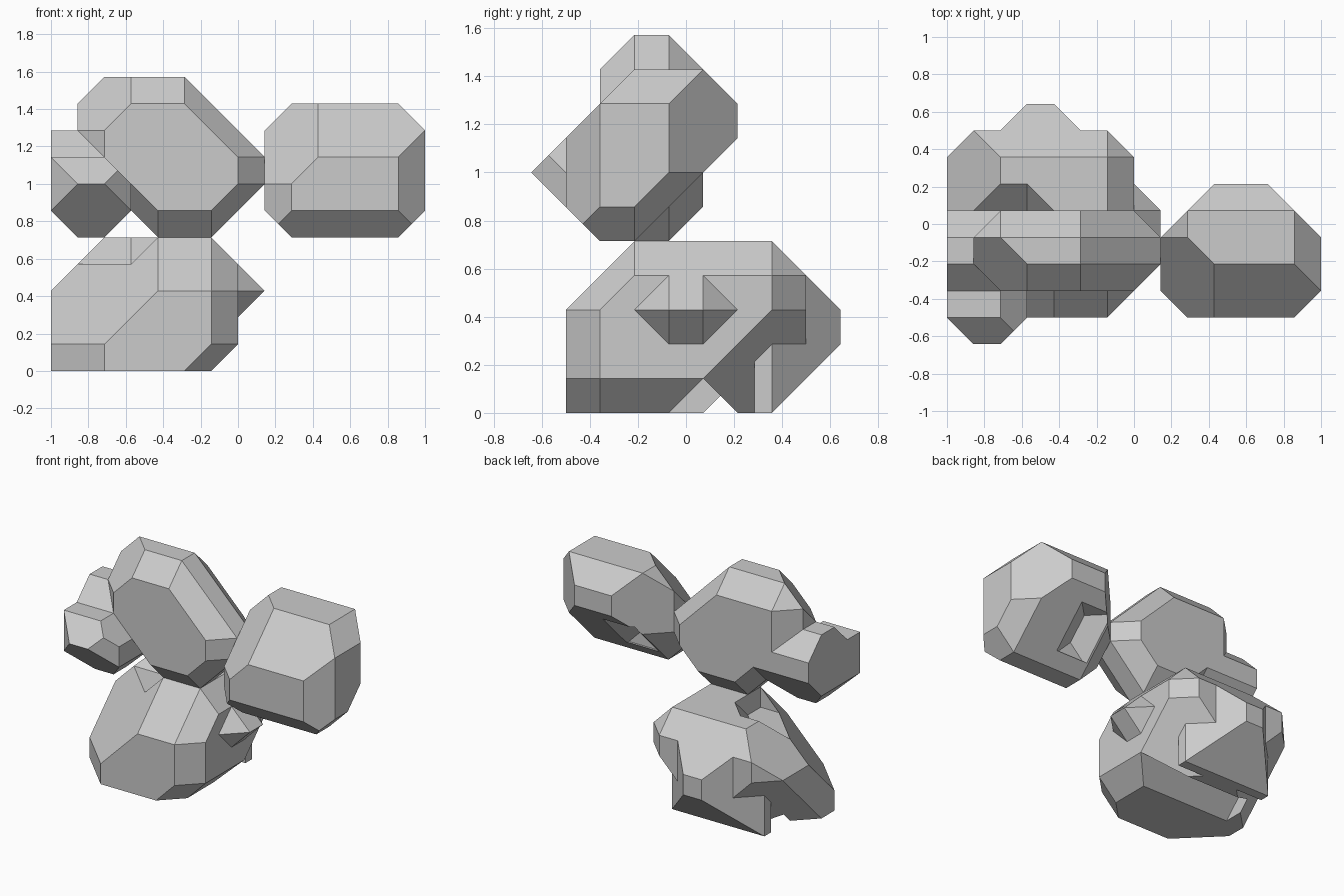
import bpy, bmesh
from itertools import combinations
from mathutils import Matrix, Vector

UNIT = 1 / 7  # lattice step shared by all the faceted rocks

cube = bpy.data.objects.get("Cube")
if cube:
    bpy.data.objects.remove(cube)

stone = bpy.data.materials.new("stone_grey")
stone.use_nodes = True
stone.diffuse_color = (0.6, 0.6, 0.6, 1)
stone.node_tree.nodes["Principled BSDF"].inputs["Base Color"].default_value = (0.6, 0.6, 0.6, 1)


def normal(rule):
    """Turn a rule such as 'x-y' into its outward direction."""
    return Vector([0 if a not in rule else -1 if "-" + a in rule else 1 for a in "xyz"])


def rock(name, x, y, z, **kw):
    """Convex rock: a box trimmed by slanted planes, each 'direction': limit."""
    planes = [(normal(r), d) for r, d in kw["cuts"].items()]
    for axis, (low, high) in zip("xyz", (x, y, z)):
        planes += [(normal(axis), high), (normal("-" + axis), -low)]
    corners = set()
    for trio in combinations(planes, 3):
        m = Matrix([p[0] for p in trio])
        if abs(m.determinant()) < 0.01:
            continue
        p = m.inverted() @ Vector([t[1] for t in trio])
        if all(n.dot(p) <= d + 0.001 for n, d in planes):
            corners.add(tuple(round(c, 3) + 0.0 for c in p))
    bm = bmesh.new()
    for c in sorted(corners):
        bm.verts.new(Vector(c) * UNIT)
    hull = bmesh.ops.convex_hull(bm, input=bm.verts)
    spare = {g for g in hull["geom_interior"] + hull["geom_unused"]
             if isinstance(g, bmesh.types.BMVert)}
    bmesh.ops.delete(bm, geom=list(spare), context="VERTS")
    bmesh.ops.dissolve_limit(bm, angle_limit=0.02, verts=bm.verts, edges=bm.edges)
    bmesh.ops.recalc_face_normals(bm, faces=bm.faces)
    mesh = bpy.data.meshes.new(name)
    bm.to_mesh(mesh)
    bm.free()
    mesh.materials.append(stone)
    ob = bpy.data.objects.new(name, mesh)
    bpy.context.collection.objects.link(ob)
    return ob


def carve(target, cutter):
    """Cut a notch and drop the cutter."""
    cutter.hide_render = True
    mod = target.modifiers.new("notch", "BOOLEAN")
    mod.operation, mod.solver, mod.object = "DIFFERENCE", "EXACT", cutter
    bpy.context.view_layer.objects.active = target
    bpy.ops.object.modifier_apply(modifier=mod.name)
    bpy.data.objects.remove(cutter)


# Rock on the left side of the model, standing apart
left_rock = rock("left_rock", (1, 7), (-3.5, 1.5), (5, 10), cuts={
    "z-y": 11.5, "-x-y+z": 8.5, "-x-y": 1.5, "x-y": 9.5, "x+y": 6.5,
    "-x+y": -1.5, "x+z": 16, "y+z": 10.5, "-x+z": 8, "-y-z": -2.5,
    "x-z": 1, "-x-z": -7, "y-z": -6.5, "x+y-z": -0.5, "-x+y-z": -8.5})
# small pit in its rear underside
carve(left_rock, rock("pit", (2, 4), (-1, 1), (5.6, 7.4), cuts={
    "x+y-z": -2.4, "-x+y-z": -8.4, "x-y+z": 10.4, "-x-y+z": 4.4}))

# Large upper rock with a long sloping side
rock("upper_rock", (-6, 1), (-2.5, 0.5), (5, 11), cuts={
    "x+z": 9, "z-y": 12.5, "x+z-y": 10.5, "x-y": 2.5, "x-z": -6,
    "x-z-y": -4.5, "-z-y": -3.5, "-x-z": -2, "-x-z-y": -0.5, "-x-y": 7.5,
    "-x+z": 16, "-x+z-y": 16.5, "x+y+z": 8.5, "x+y": 0.5, "x-z+y": -6.5,
    "-x-z+y": -2.5, "y-z": -5.5, "y+z": 10.5, "-x+y": 5.5, "-x+y+z": 15.5})

# Small rock clinging to the side of the upper one, with a pointed ridge
side = {"x+z": 3, "x-z": -10, "-x-z": 1, "-x-y": 10.5, "x-y": -0.5, "-y-z": -2.5}
rock("side_rock", (-7, -4), (-3.5, 0.5), (5, 9),
     cuts={**side, "z-y": 10.5, "y+z": 8.5, "y-z": -6.5})
rock("side_ridge", (-7, -4), (-4.5, -1.5), (5, 8), cuts={**side, "z-y": 11.5})

# Broad base rock
base = rock("base_rock", (-7, 0), (-3.5, 3.5), (0, 5), cuts={
    "z-y": 6.5, "-x-y+z": 9.5, "x-y": 2.5, "x+z": 4, "x+z-y": 5.5,
    "x+y+z": 6.5, "x+y": 2.5, "y+z": 7.5, "y-z": 2.5, "x+y-z": -0.5,
    "x-z": -1, "-x-y": 8.5, "-x+z": 10, "-x+y": 9.5, "-x+y-z": 6.5,
    "x-z-y": 1.5})
# trench in its top
carve(base, rock("trench", (-6, -3), (-1.5, 2.5), (4, 6),
                 cuts={"y-z": -3.5, "x+y-z": -7.5}))
# groove along its underside
carve(base, rock("groove", (-6, 1), (-1.5, 2.5), (-1, 1),
                 cuts={"z-y": 0.5, "z+y": 1.5}))

# Pointed bumps on the side and back of the base
rock("base_side_bump", (-1, 1), (-1.5, 1.5), (2, 4), cuts={
    "x+z": 4, "x-z": -2, "x+y": 1.5, "x-y": 1.5, "x+y+z": 4.5,
    "x-y+z": 4.5, "x+y-z": -1.5, "x-y-z": -1.5})
rock("base_back_bump", (-6, -1), (2, 4.5), (0, 4), cuts={
    "y+z": 7.5, "y-z": 2.5, "x+y": 1.5, "-x+y": 8.5})
